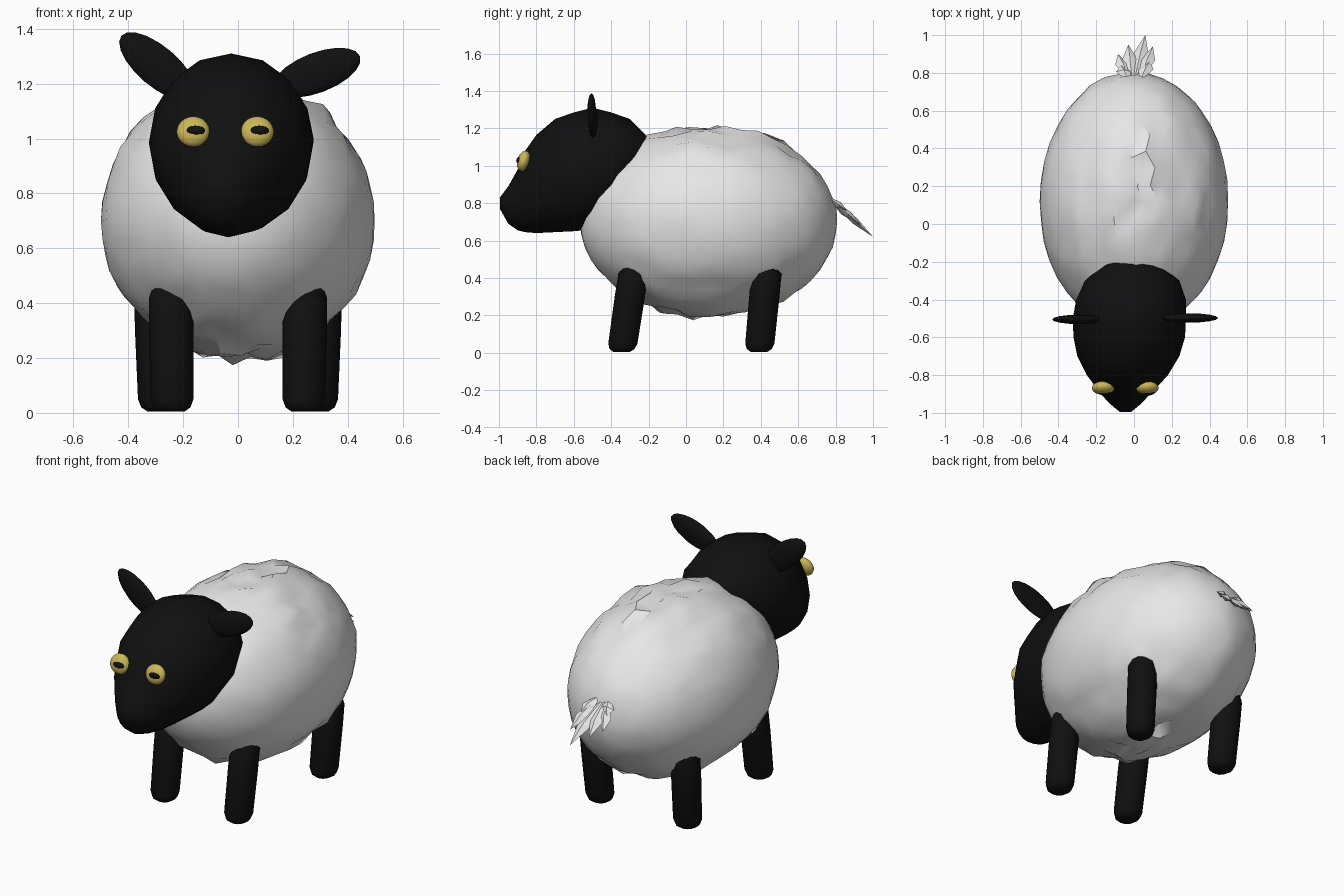
import bpy, bmesh, math, random
from mathutils import Vector, Matrix, noise

if "Cube" in bpy.data.objects:
    bpy.data.objects.remove(bpy.data.objects["Cube"])

random.seed(4)


def material(name, rgb):
    m = bpy.data.materials.new(name)
    m.diffuse_color = (*rgb, 1)
    m.use_nodes = True
    m.node_tree.nodes["Principled BSDF"].inputs["Base Color"].default_value = m.diffuse_color
    return m


WOOL = material("wool white", (0.8, 0.8, 0.8))
BLACK = material("skin black", (0.005, 0.005, 0.005))
YELLOW = material("eye yellow", (0.6, 0.47, 0.1))


def finish(name, bm, mat, angle=40):
    bmesh.ops.recalc_face_normals(bm, faces=bm.faces)
    me = bpy.data.meshes.new(name)
    bm.to_mesh(me)
    bm.free()
    me.materials.append(mat)
    ob = bpy.data.objects.new(name, me)
    bpy.context.collection.objects.link(ob)
    bpy.ops.object.select_all(action='DESELECT')
    ob.select_set(True)
    bpy.context.view_layer.objects.active = ob
    if angle:
        bpy.ops.object.shade_smooth_by_angle(angle=math.radians(angle))
    return ob


def loft(name, rings, mat, angle=40):
    """Skin a list of equal-length point rings and cap both ends."""
    bm = bmesh.new()
    loops = [[bm.verts.new(p) for p in r] for r in rings]
    n = len(loops[0])
    for a, b in zip(loops, loops[1:]):
        for i in range(n):
            j = (i + 1) % n
            bm.faces.new((a[i], a[j], b[j], b[i]))
    bm.faces.new(loops[0])
    bm.faces.new(loops[-1])
    return finish(name, bm, mat, angle)


def ellipsoid(name, centre, radii, mat, rot=Matrix(), u=16, v=10):
    bm = bmesh.new()
    mtx = Matrix.Translation(centre) @ rot @ Matrix.Diagonal((*radii, 1))
    bmesh.ops.create_uvsphere(bm, u_segments=u, v_segments=v, radius=1, matrix=mtx)
    return finish(name, bm, mat)


def circle(n):
    return [(math.cos(2 * math.pi * i / n), math.sin(2 * math.pi * i / n)) for i in range(n)]


# Woolly body: ellipsoid, crumpled mostly on the back and belly
bm = bmesh.new()
bmesh.ops.create_icosphere(bm, subdivisions=4, radius=1)
for v in bm.verts:
    d = v.co.normalized()
    rough = 0.008 + 0.075 * max(0, abs(d.z) - 0.45)
    k = 1 + rough * (1.6 * noise.noise(d * 7) + random.uniform(-0.6, 0.7))
    v.co = Vector((0.5 * d.x, 0.12 + 0.685 * d.y, 0.7 + 0.505 * d.z)) * k
    v.co.y += 0.12 * (1 - k)
    v.co.z += 0.7 * (1 - k)
finish("wool_body", bm, WOOL, 35)

# Head: oval sections (y, centre x, half width, bottom, top)
sections = [
    (-0.995, -0.045, 0.03, 0.77, 0.83), (-0.95, -0.045, 0.085, 0.69, 0.89),
    (-0.90, -0.045, 0.13, 0.655, 0.98), (-0.86, -0.04, 0.165, 0.645, 1.08),
    (-0.80, -0.035, 0.215, 0.64, 1.165), (-0.70, -0.03, 0.27, 0.645, 1.25),
    (-0.60, -0.025, 0.295, 0.65, 1.285), (-0.50, -0.025, 0.30, 0.66, 1.31),
    (-0.40, -0.015, 0.29, 0.72, 1.285), (-0.30, -0.01, 0.25, 0.83, 1.25),
    (-0.20, -0.01, 0.13, 0.98, 1.15)]
loft("head", [[(cx + w * c, y, (lo + hi) / 2 + (hi - lo) / 2 * s) for c, s in circle(16)]
              for y, cx, w, lo, hi in sections], BLACK)
ellipsoid("nose", (-0.04, -0.965, 0.81), (0.04, 0.03, 0.025), BLACK, u=10, v=6)

# Ears: flattened ellipsoids pointing up and out
for side, root, tip in (("left", (-0.16, -0.5, 1.15), (-0.425, -0.51, 1.375)),
                        ("right", (0.13, -0.5, 1.18), (0.445, -0.495, 1.30))):
    a, b = Vector(root), Vector(tip)
    rot = Matrix.Rotation(-math.atan2(b.z - a.z, b.x - a.x), 4, 'Y')
    ellipsoid(side + "_ear", (a + b) / 2, ((b - a).length / 2, 0.025, 0.073), BLACK, rot)

# Eyes: yellow lens with a wide dark pupil, leaning back with the face
lean = Matrix.Rotation(math.radians(-16), 4, 'X')
for side, x in (("left", -0.163), ("right", 0.07)):
    ellipsoid(side + "_eye", (x, -0.868, 1.025), (0.061, 0.034, 0.057), YELLOW, lean)
    ellipsoid(side + "_pupil", (x + 0.006, -0.884, 1.027), (0.04, 0.024, 0.022), BLACK, lean)

# Legs: slanted posts with rounded feet (height, radius)
profile = [(0.005, 0.045), (0.02, 0.067), (0.05, 0.078), (0.3, 0.081), (0.42, 0.08), (0.47, 0.06)]
for name, x0, x1, y0, y1 in (("front", 0.24, 0.245, -0.345, -0.275), ("hind", 0.285, 0.30, 0.39, 0.435)):
    for side, s in (("left", -1), ("right", 1)):
        rings = []
        for z, r in profile:
            t = z / 0.47
            cx, cy = s * (x0 + (x1 - x0) * t), y0 + (y1 - y0) * t
            rings.append([(cx + r * c, cy + r * q, z) for c, q in circle(12)])
        loft(f"{name}_{side}_leg", rings, BLACK)

# Tail: a tuft of flat wool spikes (base x, tip x, tip y, tip z)
bm = bmesh.new()
for bx, tx, ty, tz in ((0.0, 0.06, 1.0, 0.62), (0.03, 0.10, 0.94, 0.68), (-0.02, -0.085, 0.90, 0.70),
                       (-0.01, -0.03, 0.95, 0.67), (0.03, 0.085, 0.86, 0.76), (-0.03, -0.07, 0.84, 0.77)):
    base, tip = Vector((bx, 0.755, 0.835)), Vector((tx, ty, tz))
    mid = base.lerp(tip, 0.6)
    side, up = Vector((0.04, 0, 0)), Vector((0, 0.012, 0.014))
    ring = [bm.verts.new(mid + o) for o in (side, up, -side, -up)]
    ends = [bm.verts.new(base), bm.verts.new(tip)]
    for i in range(4):
        for e in ends:
            bm.faces.new((ring[i], ring[(i + 1) % 4], e))
finish("tail_tuft", bm, WOOL, 0)
